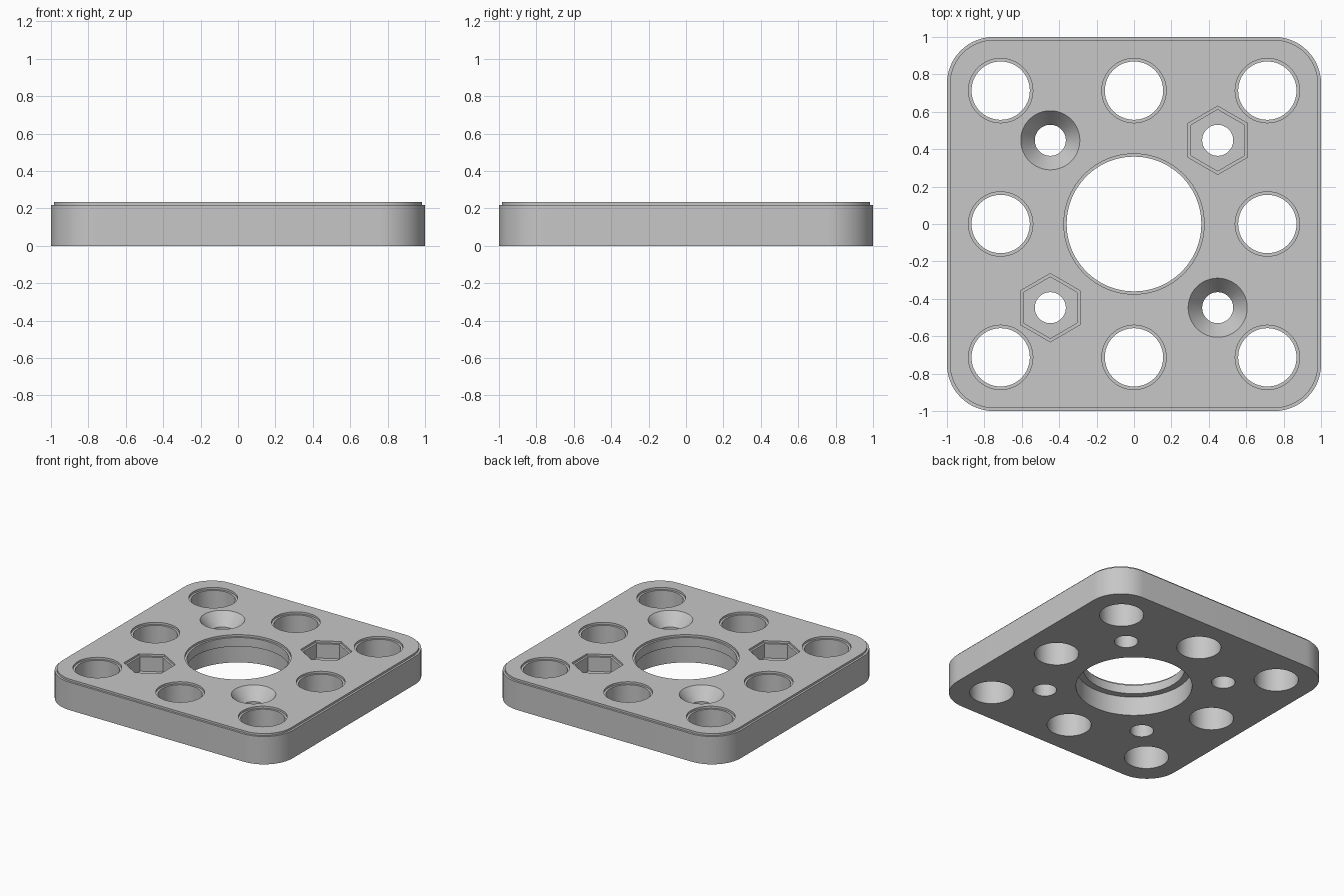
import bpy
import bmesh
from math import cos, sin, pi, radians

HEIGHT = 0.233      # full plate thickness
STEP_Z = 0.217      # level of the shallow step around every edge
STEP = 0.016        # width of that step
HOLE_PITCH = 0.713
SCREW_PITCH = 0.4475
LOW, HIGH = -0.1, 0.4   # cutters overshoot the plate

cube = bpy.data.objects.get("Cube")
if cube:
    bpy.data.objects.remove(cube, do_unlink=True)

grey = bpy.data.materials.new("plain grey")
grey.use_nodes = True
colour = (0.57, 0.57, 0.57, 1)
grey.diffuse_color = colour
grey.node_tree.nodes["Principled BSDF"].inputs["Base Color"].default_value = colour


def ring(radius, sides=64, turn=0.0):
    return [(radius * cos(turn + 2 * pi * i / sides),
             radius * sin(turn + 2 * pi * i / sides)) for i in range(sides)]


def hexagon(half_flat):
    # corners point along y, so the flats face x
    return ring(half_flat / cos(pi / 6), 6, pi / 6)


def rounded_square(half, radius, steps=16):
    points = []
    for q, (sx, sy) in enumerate([(1, 1), (-1, 1), (-1, -1), (1, -1)]):
        for i in range(steps + 1):
            a = (q + i / steps) * pi / 2
            points.append((sx * (half - radius) + radius * cos(a),
                           sy * (half - radius) + radius * sin(a)))
    return points


def loft(bm, sections, x=0.0, y=0.0):
    """Closed solid through a stack of (outline, z) sections."""
    loops = [[bm.verts.new((x + px, y + py, z)) for px, py in outline]
             for outline, z in sections]
    n = len(loops[0])
    for a, b in zip(loops, loops[1:]):
        for i in range(n):
            j = (i + 1) % n
            bm.faces.new((a[i], a[j], b[j], b[i]))
    bm.faces.new(loops[0][::-1])
    bm.faces.new(loops[-1])


def finish(bm, name):
    bmesh.ops.recalc_face_normals(bm, faces=bm.faces[:])
    mesh = bpy.data.meshes.new(name)
    bm.to_mesh(mesh)
    bm.free()
    mesh.materials.append(grey)
    obj = bpy.data.objects.new(name, mesh)
    bpy.context.collection.objects.link(obj)
    return obj


# Plate body with a stepped top edge
bm = bmesh.new()
outer = rounded_square(1.0, 0.25)
inner = rounded_square(1.0 - STEP, 0.25 - STEP)
loft(bm, [(outer, 0), (outer, STEP_Z), (inner, STEP_Z), (inner, HEIGHT)])
plate = finish(bm, "mounting_plate")

# All holes as one set of cutters
bm = bmesh.new()

# Centre bore: wide seat below, narrow neck, stepped rim
seat, neck, rim = ring(0.41, 96), ring(0.36, 96), ring(0.375, 96)
loft(bm, [(seat, LOW), (seat, 0.148), (neck, 0.148),
          (neck, STEP_Z), (rim, STEP_Z), (rim, HIGH)])

# Eight stepped through holes around the border
bore, rim = ring(0.156), ring(0.172)
for ix in (-1, 0, 1):
    for iy in (-1, 0, 1):
        if ix or iy:
            loft(bm, [(bore, LOW), (bore, STEP_Z), (rim, STEP_Z), (rim, HIGH)],
                 ix * HOLE_PITCH, iy * HOLE_PITCH)

# Screw holes: countersunk on one diagonal, nut pockets on the other
shank, head = ring(0.083, 48), ring(0.158, 48)
pocket, pocket_rim = hexagon(0.142), hexagon(0.158)
for s in (-1, 1):
    loft(bm, [(shank, LOW), (shank, HEIGHT - 0.095), (head, HEIGHT), (head, HIGH)],
         s * SCREW_PITCH, -s * SCREW_PITCH)
    loft(bm, [(pocket, 0.105), (pocket, STEP_Z),
              (pocket_rim, STEP_Z), (pocket_rim, HIGH)],
         s * SCREW_PITCH, s * SCREW_PITCH)
cutters = [finish(bm, "hole_cutter")]

# Shanks under the nut pockets are cut separately
bm = bmesh.new()
for s in (-1, 1):
    loft(bm, [(shank, LOW), (shank, 0.15)], s * SCREW_PITCH, s * SCREW_PITCH)
cutters.append(finish(bm, "nut_shank_cutter"))

bpy.context.view_layer.objects.active = plate
for cutter in cutters:
    cutter.hide_render = True
    mod = plate.modifiers.new("holes", 'BOOLEAN')
    mod.operation = 'DIFFERENCE'
    mod.solver = 'EXACT'
    mod.object = cutter
    bpy.ops.object.modifier_apply(modifier=mod.name)
    bpy.data.objects.remove(cutter, do_unlink=True)

# Smooth round walls, crisp edges
bpy.ops.object.select_all(action='DESELECT')
plate.select_set(True)
bpy.ops.object.shade_smooth_by_angle(angle=radians(25))
